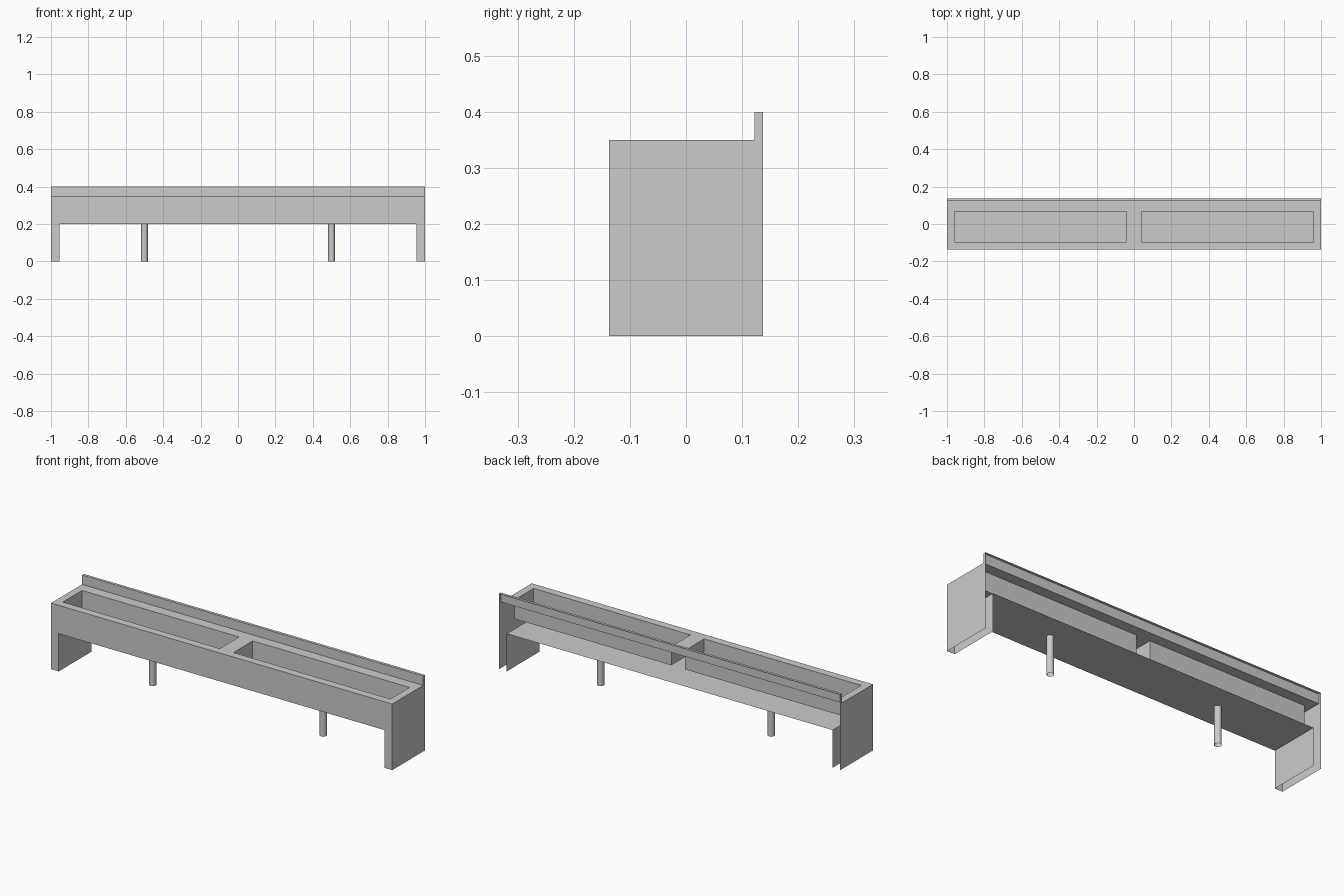
import bpy
import bmesh

cube = bpy.data.objects.get("Cube")
if cube:
    bpy.data.objects.remove(cube, do_unlink=True)

# One plain metal colour
steel = bpy.data.materials.new("light_grey_steel")
steel.use_nodes = True
grey = (0.6, 0.6, 0.6, 1)
steel.diffuse_color = grey
steel.node_tree.nodes["Principled BSDF"].inputs["Base Color"].default_value = grey

# Main dimensions
W, D = 1.0, 0.137              # half width, half depth
LEG = 0.955                    # inner face of the hollow legs
SHELF, TOP, SPLASH = 0.2, 0.35, 0.4
SPLASH_Y = 0.122
BASIN_X, BASIN_Y, BASIN_Z = (0.04, 0.96), (-0.095, 0.066), 0.25


def make(name, polygons):
    """Thin sheet-metal part from a few polygons."""
    bm = bmesh.new()
    for poly in polygons:
        bm.faces.new([bm.verts.new(p) for p in poly])
    bmesh.ops.remove_doubles(bm, verts=bm.verts, dist=0.0001)
    mesh = bpy.data.meshes.new(name)
    bm.to_mesh(mesh)
    bm.free()
    mesh.materials.append(steel)
    obj = bpy.data.objects.new(name, mesh)
    bpy.context.collection.objects.link(obj)
    return obj


def flat(x0, x1, y0, y1, z):
    return [(x0, y0, z), (x1, y0, z), (x1, y1, z), (x0, y1, z)]


def upright(x0, x1, y, z0, z1):
    return [(x0, y, z0), (x1, y, z0), (x1, y, z1), (x0, y, z1)]


def side(x, y0, y1, z0, z1):
    return [(x, y0, z0), (x, y1, z0), (x, y1, z1), (x, y0, z1)]


# Front apron with the two leg fronts
make("front_apron", [
    upright(-W, -LEG, -D, 0, SHELF),
    upright(LEG, W, -D, 0, SHELF),
    [(-W, -D, SHELF), (-LEG, -D, SHELF), (LEG, -D, SHELF),
     (W, -D, SHELF), (W, -D, TOP), (-W, -D, TOP)],
])

# Bottom sheet, open at the back
make("bottom_sheet", [flat(-LEG, LEG, D, -D, SHELF)])

# Countertop grid with the basin cells left out
xs = [-W, -BASIN_X[1], -BASIN_X[0], BASIN_X[0], BASIN_X[1], W]
ys = [-D, BASIN_Y[0], BASIN_Y[1], SPLASH_Y]
make("countertop", [
    flat(xs[i], xs[i + 1], ys[j], ys[j + 1], TOP)
    for i in range(5) for j in range(3)
    if not (j == 1 and i in (1, 3))
])

# Backsplash: front sheet and folded top
make("backsplash", [
    upright(-W, W, SPLASH_Y, TOP, SPLASH),
    flat(-W, W, SPLASH_Y, D, SPLASH),
])

for label, s in (("left", 1), ("right", -1)):
    # End panel with the backsplash end, and the inner leg sheet
    outline = [(-D, 0), (D, 0), (D, SPLASH), (SPLASH_Y, SPLASH),
               (SPLASH_Y, TOP), (-D, TOP)]
    make(label + "_end_panel", [[(s * W, y, z) for y, z in outline][::s]])
    make(label + "_leg_inner_sheet", [side(s * LEG, -D, D, 0, SHELF)[::-s]])

    # Basin, open at the top
    x0, x1 = sorted(s * x for x in BASIN_X)
    y0, y1 = BASIN_Y
    make(label + "_basin", [
        flat(x0, x1, y0, y1, BASIN_Z),
        upright(x0, x1, y1, BASIN_Z, TOP),
        upright(x0, x1, y0, BASIN_Z, TOP)[::-1],
        side(x0, y0, y1, BASIN_Z, TOP),
        side(x1, y0, y1, BASIN_Z, TOP)[::-1],
    ])

    # Round drain pipe, open at the ends
    bpy.ops.mesh.primitive_cylinder_add(
        vertices=24, radius=0.0175, depth=SHELF, end_fill_type='NOTHING',
        location=(s * 0.5, 0, SHELF / 2))
    pipe = bpy.context.object
    pipe.name = label + "_drain_pipe"
    pipe.data.materials.append(steel)
    bpy.ops.object.shade_smooth_by_angle()
